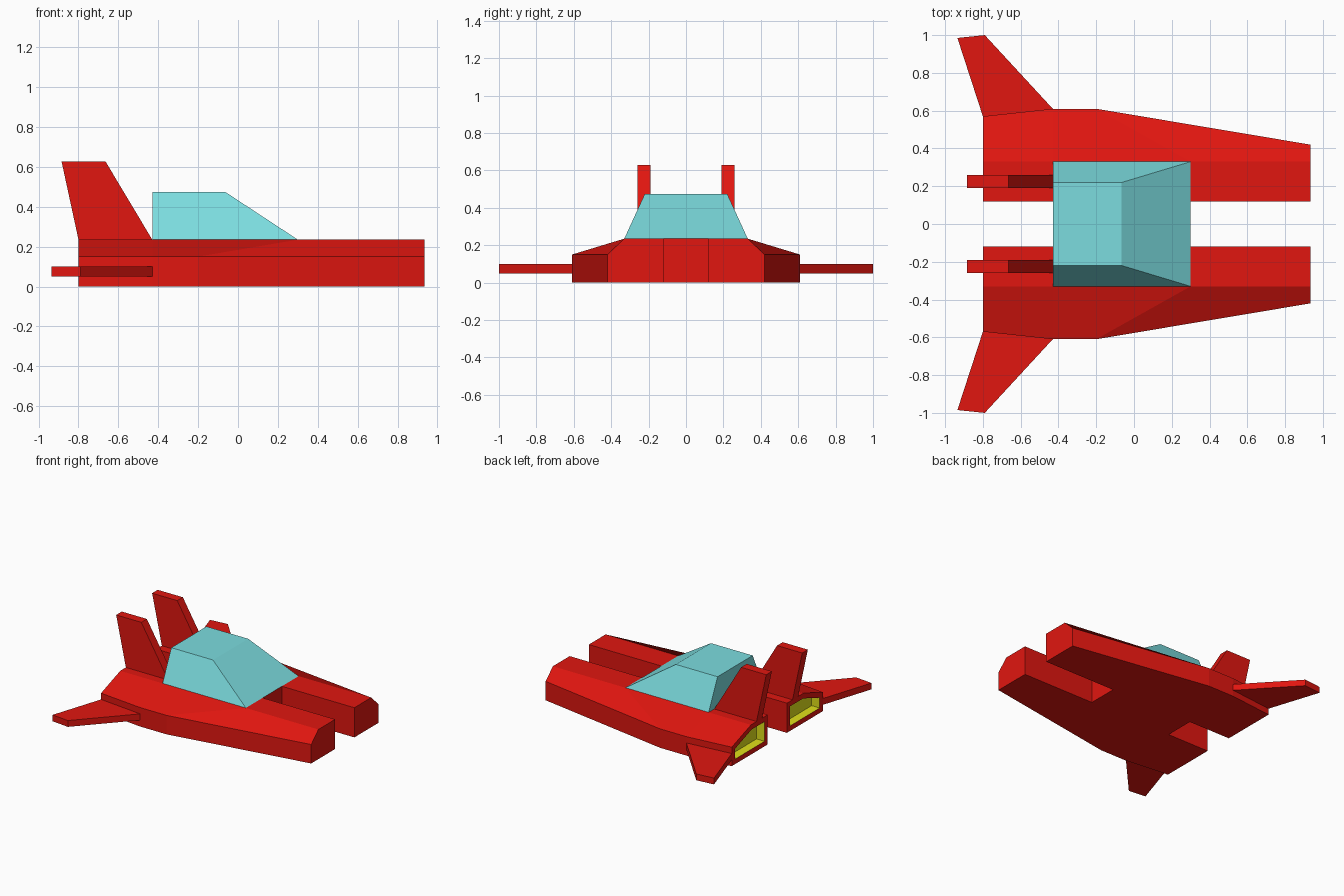
import bpy, bmesh

if "Cube" in bpy.data.objects:
    bpy.data.objects.remove(bpy.data.objects["Cube"])


def material(name, rgb):
    m = bpy.data.materials.new(name)
    m.diffuse_color = (*rgb, 1)
    m.use_nodes = True
    m.node_tree.nodes["Principled BSDF"].inputs["Base Color"].default_value = m.diffuse_color
    return m


RED = material("red_paint", (0.75, 0.008, 0.005))
GLASS = material("canopy_glass", (0.2, 0.72, 0.74))
YELLOW = material("exhaust_yellow", (0.75, 0.75, 0.01))


def finish(name, bm, *mats):
    """Turn a +y half into an object mirrored across y = 0."""
    me = bpy.data.meshes.new(name)
    bm.to_mesh(me)
    bm.free()
    for m in mats:
        me.materials.append(m)
    ob = bpy.data.objects.new(name, me)
    bpy.context.collection.objects.link(ob)
    mir = ob.modifiers.new("Mirror", 'MIRROR')
    mir.use_axis = (False, True, False)
    return ob


def prism(name, profile, offset, mat):
    """Extrude a flat profile along an offset vector."""
    bm = bmesh.new()
    face = bm.faces.new([bm.verts.new(p) for p in profile])
    ext = bmesh.ops.extrude_face_region(bm, geom=[face], use_keep_orig=True)
    moved = [g for g in ext["geom"] if isinstance(g, bmesh.types.BMVert)]
    bmesh.ops.translate(bm, verts=moved, vec=offset)
    bmesh.ops.recalc_face_normals(bm, faces=bm.faces)
    return finish(name, bm, mat)


INNER, RIDGE, SHOULDER, DECK = 0.12, 0.33, 0.15, 0.235
REAR, MID, FRONT, NOSE = -0.8, -0.43, 0.30, 0.935

# Hull half: cross-sections (inner x, outer x, outer y) lofted from tail to nose
bm = bmesh.new()
rings = []
for xi, xo, yo in [(REAR, REAR, 0.57), (MID, MID, 0.61),
                   (FRONT, -0.2, 0.61), (NOSE, NOSE, 0.42)]:
    pts = [(xi, INNER, 0), (xo, yo, 0), (xo, yo, SHOULDER),
           (xi, RIDGE, DECK), (xi, INNER, DECK)]
    rings.append([bm.verts.new(p) for p in pts])
for s in range(3):
    a, b = rings[s], rings[s + 1]
    for i in range(5):
        if s == 1 and i >= 3:      # open under the canopy and into the bridge
            continue
        j = (i + 1) % 5
        bm.faces.new((a[i], a[j], b[j], b[i]))
rear_face = bm.faces.new(rings[0])
bm.faces.new(rings[3])

# Central bridge joining the two pods
r, f = rings[1], rings[2]
rb, rt = (bm.verts.new((MID, 0, z)) for z in (0, DECK))
fb, ft = (bm.verts.new((FRONT, 0, z)) for z in (0, DECK))
bm.faces.new((r[0], f[0], fb, rb))
bm.faces.new((r[0], rb, rt, r[4]))
bm.faces.new((f[0], f[4], ft, fb))
bmesh.ops.recalc_face_normals(bm, faces=bm.faces)

# Recessed exhaust in the pod's rear face
bmesh.ops.inset_region(bm, faces=[rear_face], thickness=0.04, use_even_offset=True)
ext = bmesh.ops.extrude_discrete_faces(bm, faces=[rear_face])
floor = ext["faces"][0]
bmesh.ops.translate(bm, verts=floor.verts[:], vec=(0.07, 0, 0))
floor.material_index = 1
for e in floor.edges:
    for lf in e.link_faces:
        lf.material_index = 1
finish("hull", bm, RED, YELLOW)

# Canopy half, open below where it meets the hull
bm = bmesh.new()
base = [(MID, 0, DECK), (MID, RIDGE, DECK), (FRONT, RIDGE, DECK), (FRONT, 0, DECK)]
roof = [(MID, 0, 0.475), (MID, 0.22, 0.475), (-0.065, 0.22, 0.475), (-0.065, 0, 0.475)]
lo = [bm.verts.new(p) for p in base]
hi = [bm.verts.new(p) for p in roof]
for i in range(3):
    bm.faces.new((lo[i + 1], lo[i], hi[i], hi[i + 1]))
bm.faces.new(hi[::-1])
bmesh.ops.recalc_face_normals(bm, faces=bm.faces)
finish("canopy", bm, GLASS)

# Upright tail fins
prism("tail_fins", [(REAR, 0.19, DECK), (MID, 0.19, DECK),
                    (-0.665, 0.19, 0.628), (-0.885, 0.19, 0.628)], (0, 0.07, 0), RED)

# Swept side wings
prism("wings", [(REAR, 0.57, 0.05), (MID, 0.61, 0.05),
                (-0.79, 1.0, 0.05), (-0.935, 0.985, 0.05)], (0, 0, 0.05), RED)
